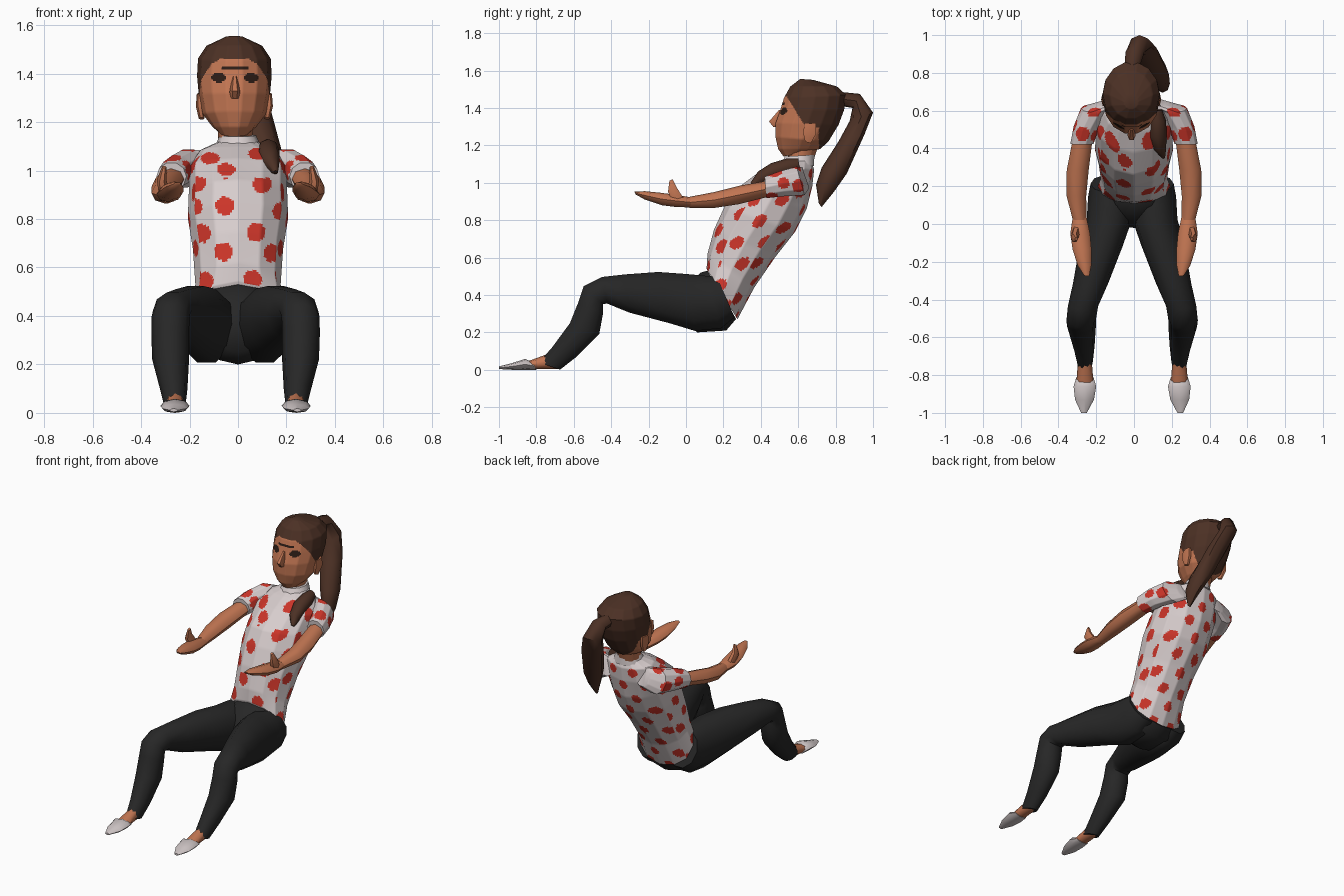
import bpy, bmesh, math
from mathutils import Vector


def material(name, rgb):
    m = bpy.data.materials.new(name)
    m.diffuse_color = (*rgb, 1)
    return m


SKIN = material("skin", (0.54, 0.18, 0.085))
HAIR = material("dark brown hair", (0.072, 0.030, 0.018))
SHIRT = material("pale shirt", (0.68, 0.61, 0.61))
RED = material("red dots", (0.60, 0.035, 0.022))
PANTS = material("black trousers", (0.020, 0.020, 0.020))
SHOE = material("pale grey shoe", (0.62, 0.56, 0.56))
DARK = material("dark eye", (0.025, 0.012, 0.008))


def loft(name, rings, mats, n=10, k=1, rule=None, side=1, shift=0.0):
    """Skin elliptical rings (x, front/top yz, back/bottom yz, half width);
    each facet may be split k x k so that a rule can colour it."""
    rows = []
    for x, f, b, w in rings:
        f, b = Vector((0, *f)), Vector((0, *b))
        mid, up = (f + b) / 2, (f - b) / 2
        mid.x = x * side + shift
        pts = [mid + Vector((w * side * math.cos(t), 0, 0)) + up * math.sin(t)
               for t in (2 * math.pi * i / n for i in range(n))]
        rows.append([pts[i].lerp(pts[(i + 1) % n], j / k)
                     for i in range(n) for j in range(k)])
    fine = []
    for a, b in zip(rows, rows[1:]):
        fine += [[p.lerp(q, j / k) for p, q in zip(a, b)] for j in range(k)]
    fine.append(rows[-1])
    bm = bmesh.new()
    vs = [[bm.verts.new(p) for p in r] for r in fine]
    c = n * k
    for a, b in zip(vs, vs[1:]):
        for i in range(c):
            bm.faces.new((a[i], a[(i + 1) % c], b[(i + 1) % c], b[i]))
    bm.faces.new(vs[0])
    bm.faces.new(vs[-1])
    bmesh.ops.recalc_face_normals(bm, faces=bm.faces)
    for face in bm.faces:
        face.smooth = True
        if rule:
            face.material_index = rule(face.calc_center_median(), face.normal)
    me = bpy.data.meshes.new(name)
    bm.to_mesh(me)
    bm.free()
    me.set_sharp_from_angle(angle=math.radians(48))
    for m in mats:
        me.materials.append(m)
    ob = bpy.data.objects.new(name, me)
    bpy.context.collection.objects.link(ob)
    return ob


# Dot pattern: listed on the chest and sleeves, staggered grid elsewhere
CHEST = [(-.055, .855), (.10, .945), (-.15, .74), (.075, .745), (-.06, .665),
         (.06, .55), (-.14, .545), (.145, .66), (-.05, 1.005),
         (-.185, .85), (.08, 1.07), (-.115, 1.05), (-.17, .95), (.18, .83)]
SLEEVE = [(.215, .60, 1.10), (.275, .475, 1.06), (.335, .53, 1.0),
          (.29, .61, .98), (.22, .48, 1.0), (.29, .45, .92)]


def grid_dot(u, v, du, dv, r):
    row = round(v / dv)
    uu = u / du + (0.5 if row % 2 else 0)
    return math.hypot((uu - round(uu)) * du, v - row * dv) < r


def shirt_dots(p, n):
    if abs(n.x) > 0.72:
        return int(grid_dot(p.y - 0.4 * p.z, p.z + 0.01, 0.15, 0.115, 0.036))
    if n.y < 0 or n.z > 0.8:
        slope = 1.5 if p.z > .97 else 1.0
        return int(any(math.hypot(p.x - a, (p.z - b) * slope) < 0.038 for a, b in CHEST))
    return int(grid_dot(p.x, p.z, 0.14, 0.095, 0.03))


def sleeve_dots(p, n):
    q = Vector((abs(p.x), p.y, p.z))
    return int(any((q - Vector(c)).length < 0.042 for c in SLEEVE))


# Torso, leaning back
loft("shirt_body", [
    (0, (.11, .54), (.275, .27), .195),
    (0, (.115, .62), (.365, .44), .176),
    (0, (.15, .75), (.475, .60), .186),
    (0, (.205, .87), (.585, .74), .207),
    (0, (.26, .96), (.645, .86), .203),
    (0, (.38, 1.05), (.675, .98), .203),
    (0, (.48, 1.10), (.685, 1.07), .155),
    (0, (.53, 1.12), (.67, 1.12), .08)], [SHIRT, RED], 12, 12, shirt_dots)
loft("shirt_collar", [
    (0, (.495, 1.085), (.69, 1.09), .10),
    (0, (.525, 1.14), (.69, 1.15), .075)], [SHIRT], 10)

# Trousers
loft("trouser_seat", [
    (0, (.115, .53), (.268, .272), .188),
    (0, (.08, .52), (.215, .21), .195),
    (0, (.02, .46), (.06, .2), .15),
    (0, (-.02, .38), (.0, .25), .08)], [PANTS], 12)

for s, tag in ((-1, "right"), (1, "left")):
    loft("trouser_leg_" + tag, [
        (.115, (.165, .50), (.262, .275), .105),
        (.115, (.10, .51), (.19, .215), .118),
        (.12, (.0, .52), (.05, .2), .12),
        (.165, (-.15, .53), (-.09, .243), .114),
        (.22, (-.33, .515), (-.30, .30), .093),
        (.26, (-.45, .50), (-.42, .35), .08),
        (.268, (-.55, .45), (-.44, .35), .078),
        (.27, (-.58, .36), (-.44, .30), .078),
        (.268, (-.625, .25), (-.46, .19), .076),
        (.255, (-.72, .12), (-.58, .07), .056),
        (.25, (-.79, .04), (-.67, .0), .042)], [PANTS], 10, side=s, shift=-.01)
    loft("ankle_" + tag, [
        (.25, (-.74, .085), (-.68, .005), .035),
        (.25, (-.80, .062), (-.79, .003), .042),
        (.25, (-.85, .045), (-.85, .003), .045)], [SKIN], 8, side=s, shift=-.01)
    loft("shoe_" + tag, [
        (.25, (-.82, .04), (-.80, 0), .045),
        (.25, (-.86, .058), (-.86, 0), .06),
        (.252, (-.93, .036), (-.93, 0), .05),
        (.255, (-1.0, .018), (-1.0, .004), .015)], [SHOE], 8, side=s, shift=-.01)

    # Arms held forward, palms up
    loft("sleeve_" + tag, [
        (.13, (.62, 1.085), (.66, .97), .05),
        (.205, (.59, 1.09), (.635, .93), .076),
        (.252, (.50, 1.065), (.53, .925), .068),
        (.275, (.42, 1.035), (.43, .915), .062)], [SHIRT, RED], 10, 8, sleeve_dots, s)
    loft("arm_" + tag, [
        (.27, (.46, 1.015), (.46, .93), .052),
        (.298, (.29, .985), (.28, .885), .058),
        (.305, (.15, .95), (.15, .865), .052),
        (.288, (.02, .925), (.02, .865), .036)], [SKIN], 8, side=s)
    loft("hand_" + tag, [
        (.288, (.04, .92), (.04, .868), .036),
        (.285, (-.05, .935), (-.05, .87), .052),
        (.275, (-.14, .947), (-.13, .88), .05),
        (.262, (-.22, .955), (-.22, .91), .036),
        (.25, (-.275, .952), (-.27, .938), .014)], [SKIN], 8, side=s)
    loft("thumb_" + tag, [
        (.305, (-.01, .92), (-.07, .89), .022),
        (.315, (-.045, .975), (-.10, .95), .02),
        (.305, (-.07, 1.02), (-.09, 1.01), .009)], [SKIN], 6, side=s)
    loft("ear_" + tag, [
        (.135, (.635, 1.22), (.67, 1.21), .012),
        (.143, (.62, 1.27), (.70, 1.26), .016),
        (.143, (.63, 1.315), (.70, 1.32), .012)], [SKIN], 6, side=s, shift=-.015)

# Neck and head
loft("neck", [(-.01, (.55, 1.08), (.67, 1.08), .068),
              (-.012, (.53, 1.21), (.72, 1.22), .075)], [SKIN], 10)


def head_rule(p, n):
    x = abs(p.x + .012)
    if p.z > 1.462 or p.y > .71 or (p.z > 1.30 and p.y > .63 - (p.z - 1.31) * .6):
        return 1
    if n.y < 0 and math.hypot((x - .068) / .029, (p.z - 1.383) / .02) < 1:
        return 2
    if n.y < 0 and x < .055 and abs(p.z - 1.422) < .005:
        return 2
    return 0


loft("head", [
    (0, (.52, 1.14), (.66, 1.17), .06),
    (0, (.49, 1.18), (.72, 1.18), .09),
    (0, (.475, 1.245), (.765, 1.22), .13),
    (0, (.475, 1.32), (.82, 1.31), .147),
    (0, (.50, 1.39), (.85, 1.39), .154),
    (0, (.52, 1.455), (.86, 1.47), .15),
    (0, (.555, 1.515), (.81, 1.515), .115),
    (0, (.61, 1.555), (.68, 1.55), .035)],
    [SKIN, HAIR, DARK], 14, 10, head_rule, shift=-.015)
loft("nose", [
    (-.013, (.495, 1.39), (.53, 1.385), .01),
    (-.013, (.44, 1.328), (.50, 1.32), .022),
    (-.013, (.465, 1.298), (.50, 1.298), .016)], [SKIN], 6)

# Ponytail and the loose lock on the left of the chest
loft("ponytail", [
    (-.01, (.83, 1.485), (.83, 1.41), .04),
    (.005, (.93, 1.475), (.89, 1.40), .05),
    (.03, (1.0, 1.375), (.875, 1.33), .062),
    (.07, (.955, 1.26), (.815, 1.22), .068),
    (.125, (.86, 1.05), (.725, 1.08), .06),
    (.15, (.79, .95), (.695, .99), .04),
    (.155, (.725, .87), (.71, .89), .01)], [HAIR], 8)
loft("chest_lock", [
    (.12, (.60, 1.13), (.61, 1.06), .03),
    (.125, (.54, 1.13), (.55, 1.04), .045),
    (.125, (.455, 1.105), (.48, 1.02), .047),
    (.135, (.385, 1.06), (.41, .99), .035),
    (.155, (.345, 1.0), (.365, .985), .01)], [HAIR], 8)
